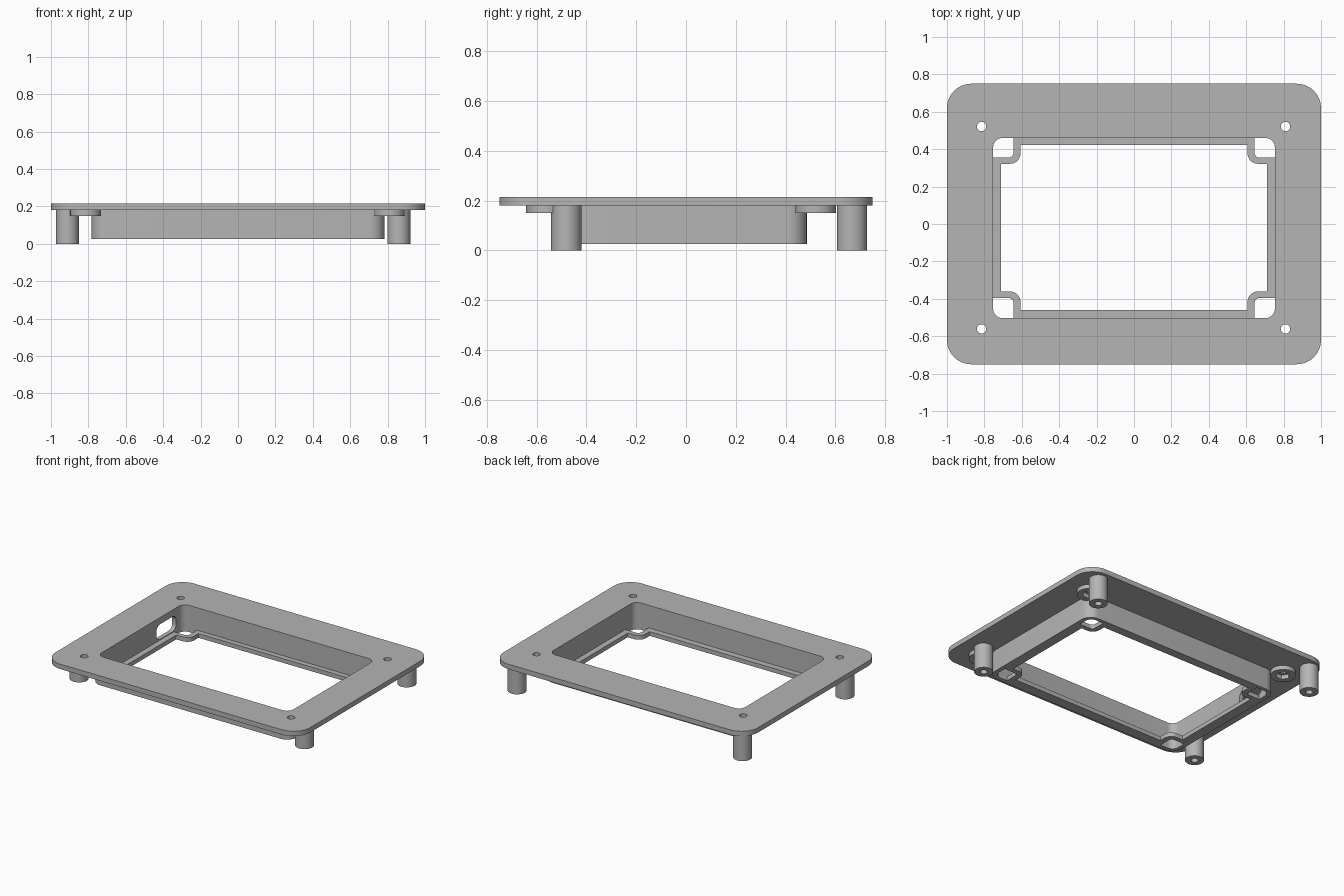
import bpy, bmesh, math
from mathutils import Vector, Matrix

if "Cube" in bpy.data.objects:
    bpy.data.objects.remove(bpy.data.objects["Cube"])

GREY = (0.46, 0.46, 0.46, 1)
grey = bpy.data.materials.new("plain_grey")
grey.diffuse_color = GREY
grey.use_nodes = True
grey.node_tree.nodes["Principled BSDF"].inputs["Base Color"].default_value = GREY


def finish(name, bm):
    bmesh.ops.recalc_face_normals(bm, faces=bm.faces)
    mesh = bpy.data.meshes.new(name)
    bm.to_mesh(mesh)
    bm.free()
    mesh.materials.append(grey)
    obj = bpy.data.objects.new(name, mesh)
    bpy.context.collection.objects.link(obj)
    return obj


def rounded(corners, steps=8):
    """Outline from (x, y, radius) corners, right angles rounded by arcs."""
    out = []
    for i, (x, y, r) in enumerate(corners):
        p = Vector((x, y))
        if r == 0:
            out.append(p)
            continue
        a = (Vector(corners[i - 1][:2]) - p).normalized() * r
        b = (Vector(corners[(i + 1) % len(corners)][:2]) - p).normalized() * r
        for k in range(steps + 1):
            t = k / steps * math.pi / 2
            out.append(p + a * (1 - math.sin(t)) + b * (1 - math.cos(t)))
    return out


def rect(x0, x1, y0, y1, r):
    return rounded([(x0, y0, r), (x1, y0, r), (x1, y1, r), (x0, y1, r)])


def circle(c, r, n=32):
    return [Vector((c[0] + r * math.cos(k * math.tau / n),
                    c[1] + r * math.sin(k * math.tau / n))) for k in range(n)]


def slab(name, z0, z1, *loops):
    """Flat part: first loop is the outside, the others are holes."""
    bm = bmesh.new()
    for loop in loops:
        vs = [bm.verts.new((p.x, p.y, z0)) for p in loop]
        for i, v in enumerate(vs):
            bm.edges.new((vs[i - 1], v))
    bmesh.ops.triangle_fill(bm, use_beauty=True, edges=bm.edges[:], normal=(0, 0, 1))
    top = bmesh.ops.extrude_face_region(bm, geom=bm.faces[:], use_keep_orig=True)
    moved = [g for g in top["geom"] if isinstance(g, bmesh.types.BMVert)]
    bmesh.ops.translate(bm, verts=moved, vec=(0, 0, z1 - z0))
    return finish(name, bm)


def lathe(name, profile, centre):
    bm = bmesh.new()
    vs = [bm.verts.new((r, 0, z)) for r, z in profile]
    es = [bm.edges.new(pair) for pair in zip(vs, vs[1:])]
    bmesh.ops.spin(bm, geom=vs + es, cent=(0, 0, 0), axis=(0, 0, 1),
                   angle=math.tau, steps=32)
    bmesh.ops.remove_doubles(bm, verts=bm.verts, dist=1e-4)
    obj = finish(name, bm)
    obj.location = (*centre, 0)
    return obj


# Key heights and the inside of the tub
BASE, FLOOR, UNDER, TOP = 0.025, 0.055, 0.18, 0.215
X, Y0, Y1 = 0.753, -0.503, 0.46
WALL = 0.03
opening = rect(-X, X, Y0, Y1, 0.05)
tub_outside = rect(-X - WALL, X + WALL, Y0 - WALL, Y1 + WALL * 0.85, 0.075)
screws = [(x, y) for x in (-0.815, 0.81) for y in (-0.561, 0.521)]
parts = []

# Face plate with window and screw holes
parts.append(slab("face_plate", UNDER, TOP, rect(-1, 1, -0.75, 0.75, 0.13),
                  opening, *[circle(s, 0.025) for s in screws]))

# Tub wall with a rounded cable slot on one side
wall = slab("tub_wall", FLOOR, UNDER, tub_outside, opening)
cutter = slab("slot_cutter", -0.85, -0.7, rect(0.16, 0.38, 0.06, 0.167, 0.04))
cutter.data.transform(Matrix(((0, 0, 1, 0), (1, 0, 0, 0), (0, 1, 0, 0), (0, 0, 0, 1))))
cutter.hide_render = True
cut = wall.modifiers.new("slot", "BOOLEAN")
cut.operation, cut.solver, cut.object = "DIFFERENCE", "EXACT", cutter
bpy.context.view_layer.objects.active = wall
bpy.ops.object.modifier_apply(modifier="slot")
bpy.data.objects.remove(cutter)
parts.append(wall)

# Bottom lip: stepped window, plus a square hole at each corner
window, pockets = [], []
for sx, sy in ((1, 1), (-1, 1), (-1, -1), (1, -1)):
    edge, side, far, near = ((0.423, 0.322, Y1, 0.355) if sy > 0
                             else (-0.459, -0.361, Y0, -0.396))
    step = [(0.711 * sx, side, 0), (0.607 * sx, side, 0.055), (0.607 * sx, edge, 0)]
    window += step if sx * sy > 0 else step[::-1]
    pockets.append(rounded([(X * sx, far, 0.05), (0.645 * sx, far, 0),
                            (0.645 * sx, near, 0.025), (X * sx, near, 0)]))
parts.append(slab("tub_lip", BASE, FLOOR, tub_outside, rounded(window), *pockets))

# Nut bosses with hexagonal pockets under the screw holes
for s in screws:
    parts.append(slab("nut_boss", 0.15, UNDER, circle(s, 0.082), circle(s, 0.047, 6)))

# Legs with blind holes from below
leg_profile = [(0, 0.13), (0.024, 0.13), (0.024, 0), (0.061, 0), (0.061, UNDER), (0, UNDER)]
for x in (-0.912, 0.86):
    for y in (-0.481, 0.667):
        parts.append(lathe("leg", leg_profile, (x, y)))

# Smooth round walls, keep corners crisp
bpy.ops.object.select_all(action="DESELECT")
for obj in parts:
    obj.select_set(True)
bpy.context.view_layer.objects.active = parts[0]
bpy.ops.object.shade_smooth_by_angle(angle=math.radians(30))
